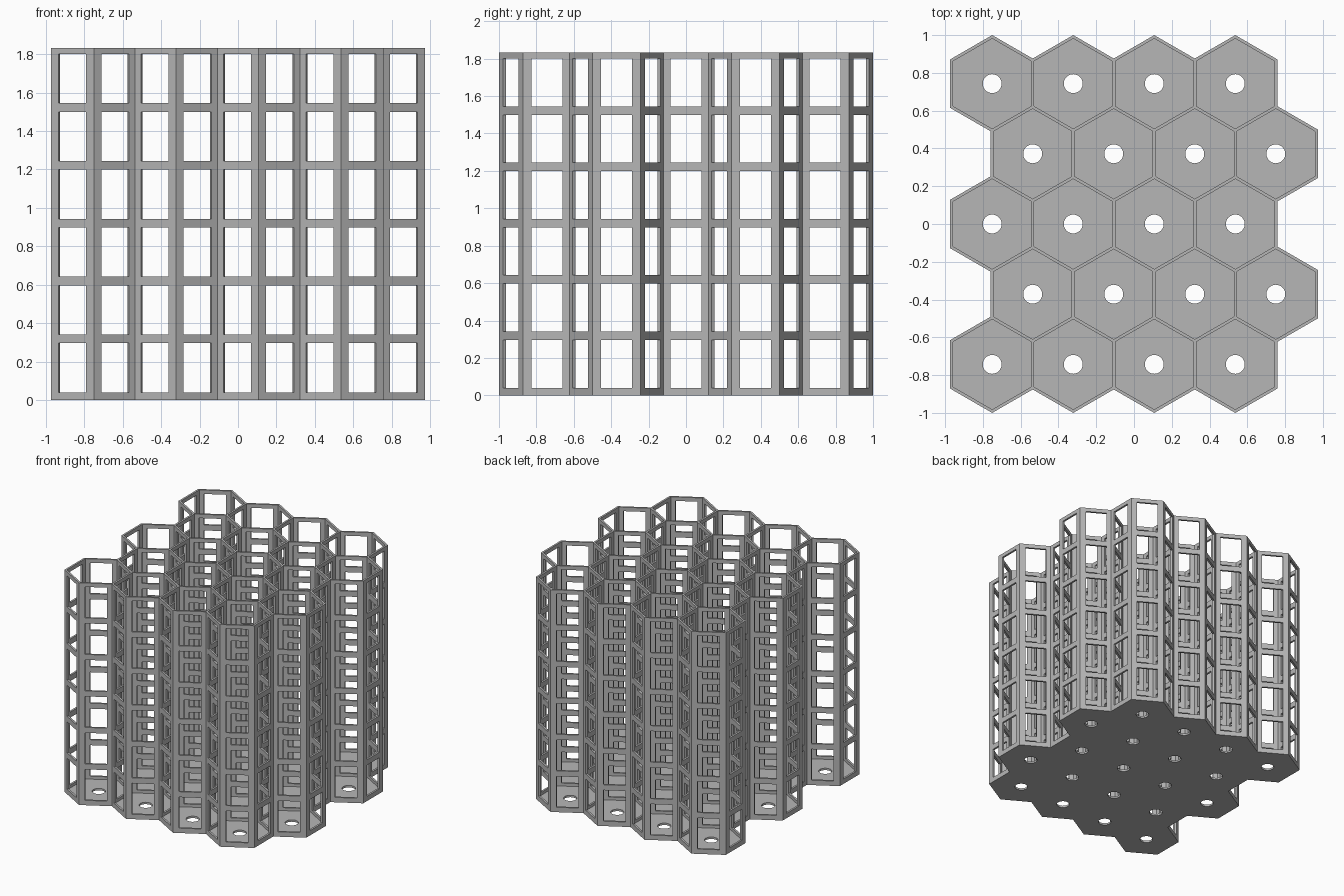
import bpy, bmesh, math
from mathutils import Vector

cube = bpy.data.objects.get("Cube")
if cube:
    bpy.data.objects.remove(cube)

PITCH = 0.429                      # spacing of cells along a row
ROW = PITCH * math.sqrt(3) / 2     # spacing of rows
RADIUS = PITCH / math.sqrt(3)      # wall centreline hexagon
WALL = 0.016
MITRE = WALL / math.sqrt(3)
HEIGHT = 1.833
FLOOR = 0.016
HOLE = 0.05
WIN_W, WIN_H, WIN_Z, WIN_STEP, LEVELS = 0.166, 0.256, 0.04, 0.301, 6

grey = bpy.data.materials.new("grey")
grey.use_nodes = True
colour = (0.47, 0.47, 0.47, 1)
grey.diffuse_color = colour
grey.node_tree.nodes["Principled BSDF"].inputs["Base Color"].default_value = colour


def polar(radius, angle):
    return Vector((radius * math.cos(angle), radius * math.sin(angle), 0))


def at(p, z):
    return Vector((p.x, p.y, z))


def face(bm, points):
    bm.faces.new([bm.verts.new(p) for p in points])


def finish(bm, name):
    bmesh.ops.remove_doubles(bm, verts=bm.verts, dist=0.0005)
    bmesh.ops.recalc_face_normals(bm, faces=bm.faces)
    mesh = bpy.data.meshes.new(name)
    bm.to_mesh(mesh)
    bm.free()
    mesh.materials.append(grey)
    bpy.context.collection.objects.link(bpy.data.objects.new(name, mesh))


# Staggered rows of four cells
cells = [Vector(((col - 1.5) * PITCH + (PITCH / 4 if row % 2 else -PITCH / 4),
                 (row - 2) * ROW, 0)) for row in range(5) for col in range(4)]


def present(centre):
    return any((centre - c).length < 0.01 for c in cells)


def corner(v, centre):
    """Wall corner at junction v on the side of the given cell position."""
    around = [c for c in cells if abs((c - v).length - RADIUS) < 0.01]
    if len(around) == 1 and not present(centre):
        return v + (v - around[0]).normalized() * MITRE
    return v + (centre - v).normalized() * MITRE


# Heights alternate between solid bands and window bands
levels = [0]
for k in range(LEVELS):
    levels += [WIN_Z + k * WIN_STEP, WIN_Z + k * WIN_STEP + WIN_H]
levels.append(HEIGHT)


def wall_panel(bm, a, b, centres):
    """One windowed wall from junction a to b, between two cell positions."""
    mid, along = (a + b) / 2, (b - a).normalized() * WIN_W / 2
    sides = []
    for c in centres:
        out = (c - mid).normalized() * WALL / 2
        sides.append([corner(a, c), mid - along + out, mid + along + out, corner(b, c)])
    left, right = sides
    for col in range(3):
        for band in range(len(levels) - 1):
            if col == 1 and band % 2:
                continue
            z0, z1 = levels[band], levels[band + 1]
            for s in sides:
                face(bm, [at(s[col], z0), at(s[col + 1], z0), at(s[col + 1], z1), at(s[col], z1)])
        # top and bottom edges, with sills and lintels in the middle column
        for z in (levels if col == 1 else (0, HEIGHT)):
            face(bm, [at(p, z) for p in (left[col], left[col + 1], right[col + 1], right[col])])
    # window jambs
    for band in range(1, len(levels) - 1, 2):
        z0, z1 = levels[band], levels[band + 1]
        for i in (1, 2):
            face(bm, [at(left[i], z0), at(right[i], z0), at(right[i], z1), at(left[i], z1)])
    # pointed ends where three walls meet
    for v, i in ((a, 0), (b, 3)):
        if (left[i] - v).cross(right[i] - v).length > 1e-6:
            for z in (0, HEIGHT):
                face(bm, [at(v, z), at(left[i], z), at(right[i], z)])


# Lattice walls, each shared wall built once
bm = bmesh.new()
for c in cells:
    for k in range(6):
        angle = k * math.pi / 3
        neighbour = c + polar(PITCH, angle)
        if k >= 3 and present(neighbour):
            continue
        a = c + polar(RADIUS, angle - math.pi / 6)
        b = c + polar(RADIUS, angle + math.pi / 6)
        wall_panel(bm, a, b, (c, neighbour))
finish(bm, "lattice_walls")

# Hexagonal floors with a round drain hole
bm = bmesh.new()
SEG = 30
corners = [polar(RADIUS - MITRE, math.pi / 6 + k * math.pi / 3) for k in range(6)]
per = SEG // 6
outer = [corners[i // per].lerp(corners[(i // per + 1) % 6], (i % per) / per) for i in range(SEG)]
inner = [polar(HOLE, math.pi / 6 + i * math.tau / SEG) for i in range(SEG)]
for c in cells:
    for i in range(SEG):
        j = (i + 1) % SEG
        o0, o1, n0, n1 = c + outer[i], c + outer[j], c + inner[i], c + inner[j]
        for z in (0, FLOOR):
            face(bm, [at(o0, z), at(o1, z), at(n1, z), at(n0, z)])
        for p, q in ((o0, o1), (n0, n1)):
            face(bm, [at(p, 0), at(q, 0), at(q, FLOOR), at(p, FLOOR)])
finish(bm, "cell_floors")
